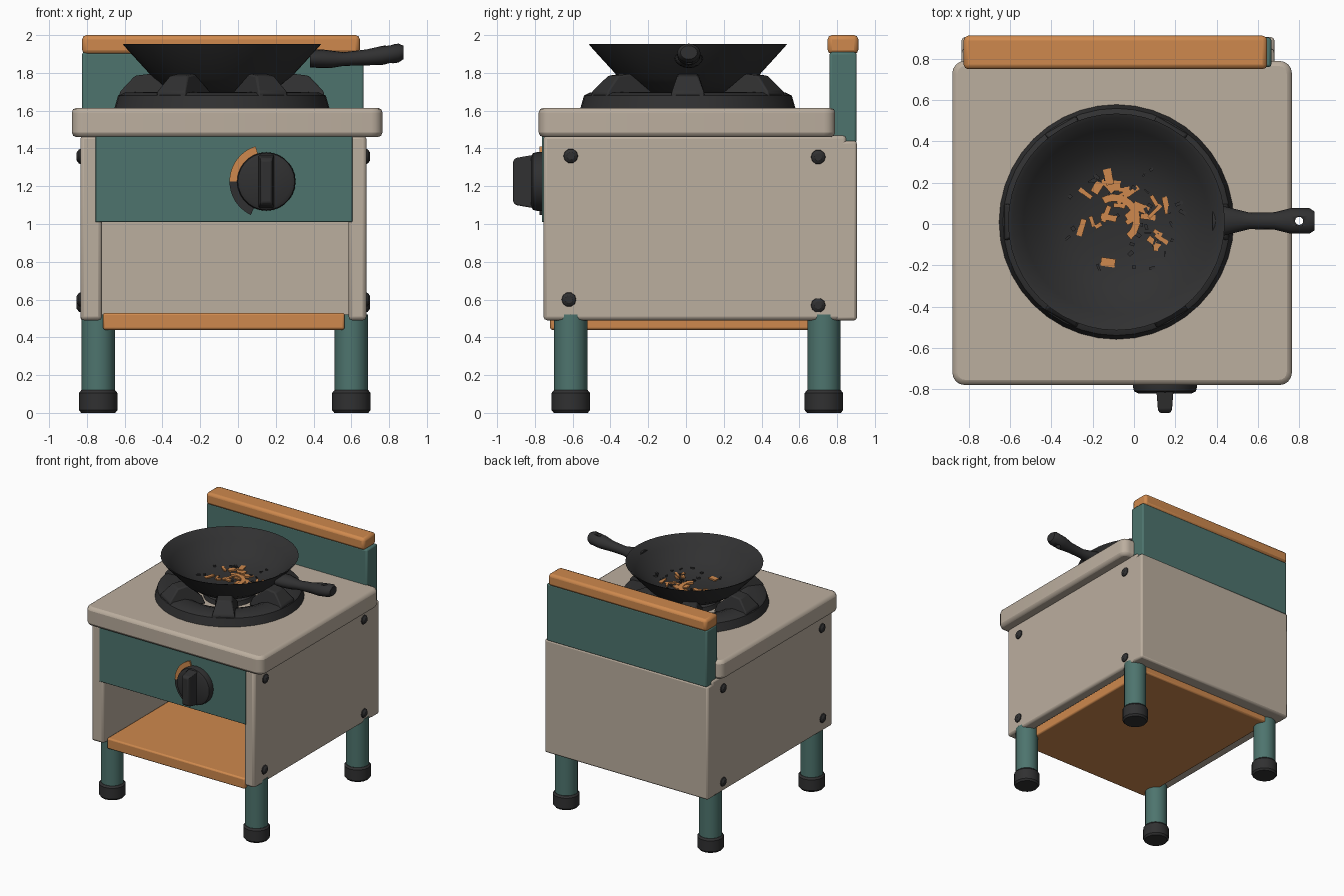
import bpy, bmesh, math, random
from mathutils import Vector, Matrix

if "Cube" in bpy.data.objects:
    bpy.data.objects.remove(bpy.data.objects["Cube"])

random.seed(4)
CX = -0.075            # centre line of the cabinet
WX, WY = -0.085, 0.01  # centre of burner and wok


def material(name, rgb):
    m = bpy.data.materials.new(name)
    m.diffuse_color = (*rgb, 1)
    m.use_nodes = True
    m.node_tree.nodes["Principled BSDF"].inputs["Base Color"].default_value = m.diffuse_color
    return m


BEIGE = material("warm beige", (0.50, 0.425, 0.345))
TEAL = material("dull teal", (0.075, 0.175, 0.155))
ORANGE = material("orange wood", (0.62, 0.25, 0.075))
BLACK = material("cast iron", (0.030, 0.030, 0.031))


def finish(bm, name, mat, bevel=0.0, seg=2, smooth=True):
    bmesh.ops.recalc_face_normals(bm, faces=bm.faces)
    me = bpy.data.meshes.new(name)
    bm.to_mesh(me)
    bm.free()
    ob = bpy.data.objects.new(name, me)
    bpy.context.collection.objects.link(ob)
    me.materials.append(mat)
    if bevel:
        b = ob.modifiers.new("bevel", 'BEVEL')
        b.width, b.segments, b.limit_method = bevel, seg, 'ANGLE'
    if smooth:
        bpy.ops.object.select_all(action='DESELECT')
        ob.select_set(True)
        bpy.context.view_layer.objects.active = ob
        bpy.ops.object.shade_smooth_by_angle(angle=math.radians(35))
    return ob


def box(name, mat, x, y, z, bevel=0.012, corner=0.0):
    """Box from min/max pairs; corner rounds only the upright edges."""
    bm = bmesh.new()
    bmesh.ops.create_cube(bm, size=1)
    for v in bm.verts:
        v.co = Vector([(a + b) / 2 + c * (b - a) for (a, b), c in zip((x, y, z), v.co)])
    if corner:
        up = [e for e in bm.edges if abs(e.verts[0].co.z - e.verts[1].co.z) > 1e-4]
        bmesh.ops.bevel(bm, geom=up, offset=corner, segments=4, profile=0.5, affect='EDGES')
    return finish(bm, name, mat, bevel)


def loft(name, mat, rings, closed=False, caps=True, bevel=0.0):
    """Skin a list of equal-length point rings."""
    bm = bmesh.new()
    vs = [[bm.verts.new(p) for p in r] for r in rings]
    n = len(vs[0])
    pairs = list(zip(vs, vs[1:])) + ([(vs[-1], vs[0])] if closed else [])
    for a, b in pairs:
        for i in range(n):
            j = (i + 1) % n
            bm.faces.new((a[i], a[j], b[j], b[i]))
    if caps and not closed:
        bm.faces.new(vs[0])
        bm.faces.new(vs[-1])
    return finish(bm, name, mat, bevel)


def lathe(name, mat, profile, centre, n=32, axis='Z', closed=False):
    """Turn (radius, height) points round z, or round -y for front parts."""
    c = Vector(centre)
    rings = []
    for r, h in profile:
        ring = []
        for i in range(n):
            a = 2 * math.pi * i / n
            u, v = r * math.cos(a), r * math.sin(a)
            ring.append(c + Vector({'Z': (u, v, h), 'Y': (u, -h, v), 'X': (h, u, v)}[axis]))
        rings.append(ring)
    return loft(name, mat, rings, closed)


# Cabinet panels
box("left_side_panel", BEIGE, (-0.835, -0.72), (-0.755, 0.85), (0.49, 1.47), 0.02)
box("right_side_panel", BEIGE, (0.585, 0.68), (-0.755, 0.85), (0.49, 1.47), 0.02)
box("back_panel", BEIGE, (-0.835, 0.68), (0.79, 0.905), (0.49, 1.44), 0.015)
box("front_control_panel", TEAL, (-0.755, 0.605), (-0.762, -0.70), (1.01, 1.47), 0.004)
box("lower_shelf", ORANGE, (-0.715, 0.565), (-0.72, 0.80), (0.44, 0.53), 0.012)
box("countertop", BEIGE, (-0.88, 0.765), (-0.78, 0.79), (1.46, 1.615), 0.025, 0.06)

# Backsplash and wooden cap
box("backsplash", TEAL, (-0.825, 0.665), (0.76, 0.903), (1.43, 1.91), 0.012)
box("backsplash_cap", ORANGE, (-0.825, 0.645), (0.75, 0.912), (1.90, 2.0), 0.022)

# Legs with rubber feet
for fb, y in (("front", -0.61), ("back", 0.73)):
    for lr, x in (("left", -0.74), ("right", 0.60)):
        lathe(f"{fb}_{lr}_leg", TEAL, [(0.088, 0.08), (0.088, 0.52)], (x, y, 0), 16)
        lathe(f"{fb}_{lr}_foot", BLACK, [(0.09, 0), (0.102, 0.015), (0.102, 0.105), (0.09, 0.12)],
              (x, y, 0), 16)

# Side screws
for side, x, s in (("left", -0.83, -1), ("right", 0.675, 1)):
    for y, z in ((-0.61, 1.36), (0.70, 1.355), (-0.62, 0.60), (0.70, 0.57)):
        lathe(f"{side}_screw", BLACK, [(0.04, 0), (0.037, s * 0.012), (0.02, s * 0.024)],
              (x, y, z), 10, 'X')

# Control knob with grip
K = (0.15, -0.76, 1.225)
lathe("knob", BLACK, [(0.155, 0), (0.155, 0.03), (0.15, 0.05), (0.13, 0.06)], K, 28, 'Y')
grip = [[(x, y, K[2] + s * h) for x, s in ((K[0] - w, -1), (K[0] + w, -1), (K[0] + w, 1), (K[0] - w, 1))]
        for y, h, w in ((-0.80, 0.142, 0.042), (-0.90, 0.125, 0.034), (-0.915, 0.11, 0.025))]
loft("knob_grip", BLACK, grip, bevel=0.006)


# Dial scale behind the knob: an orange arc and a dark arc
def arc(name, mat, a0, a1):
    rings = []
    for i in range(11):
        a = math.radians(a0 + (a1 - a0) * i / 10)
        rings.append([(K[0] + r * math.cos(a), y, K[2] + r * math.sin(a))
                      for r, y in ((0.12, -0.755), (0.195, -0.755), (0.195, -0.775), (0.12, -0.775))])
    loft(name, mat, rings)


arc("dial_mark_orange", ORANGE, 107, 180)
arc("dial_mark_dark", BLACK, 180, 245)

# Burner ring, burner head and six pan supports
lathe("burner_ring", BLACK, [(0.57, 1.61), (0.55, 1.68), (0.52, 1.695), (0.42, 1.70), (0.36, 1.68),
                             (0.30, 1.61)], (WX, WY, 0), 40, closed=True)
lathe("burner_head", BLACK, [(0.20, 1.61), (0.19, 1.65), (0.14, 1.67)], (WX, WY, 0), 24)
side = [(0.545, 1.65), (0.54, 1.70), (0.46, 1.785), (0.38, 1.795), (0.27, 1.70), (0.24, 1.63)]
for k in range(6):
    rot = Matrix.Translation((WX, WY, 0)) @ Matrix.Rotation(k * math.pi / 3, 4, 'Z')
    rings = [[rot @ Vector((r, t * (0.09 if z < 1.72 else 0.055), z)) for r, z in side] for t in (-1, 1)]
    loft(f"pan_support_{k + 1}", BLACK, rings, bevel=0.01)

# Wok: outer wall, rim, inner wall
inner = [(0.505, 1.945), (0.45, 1.89), (0.36, 1.805), (0.26, 1.755), (0.15, 1.732), (0.03, 1.727)]
outer = [(0.03, 1.68), (0.17, 1.685), (0.28, 1.715), (0.36, 1.77), (0.47, 1.89), (0.515, 1.94), (0.525, 1.953)]
lathe("wok", BLACK, outer + inner, (WX, WY, 0), 48)

# Wok handle: lofted oval sections with a hanging hole
sections = [(0.38, 0.075, 1.875, 0.045), (0.44, 0.07, 1.875, 0.05), (0.50, 0.055, 1.872, 0.045),
            (0.56, 0.040, 1.873, 0.036), (0.68, 0.042, 1.882, 0.042), (0.76, 0.062, 1.892, 0.05),
            (0.85, 0.062, 1.905, 0.05), (0.875, 0.045, 1.908, 0.036)]
rings = [[(x, 0.015 + w * math.cos(i * math.pi / 8), z + h * math.sin(i * math.pi / 8)) for i in range(16)]
         for x, w, z, h in sections]
handle = loft("wok_handle", BLACK, rings)
cutter = lathe("handle_hole_cutter", BLACK, [(0.02, 1.7), (0.02, 2.1)], (0.80, 0.015, 0), 12)
cut = handle.modifiers.new("hole", 'BOOLEAN')
cut.object, cut.operation, cut.solver = cutter, 'DIFFERENCE', 'EXACT'
bpy.context.view_layer.objects.active = handle
bpy.ops.object.modifier_apply(modifier="hole")
bpy.data.objects.remove(cutter)


# Food scraps lying on the wok floor
def floor_z(r):
    for (r1, z1), (r0, z0) in zip(inner, inner[1:]):
        if r >= r0:
            return z0 + (z1 - z0) * (r - r0) / (r1 - r0)
    return inner[-1][1]


def scraps(name, mat, count, spread, small, big):
    bm = bmesh.new()
    for _ in range(count):
        a, r = random.uniform(0, 2 * math.pi), spread * math.sqrt(random.random())
        x, y = 0.03 + r * math.cos(a), 0.01 + r * math.sin(a)
        m = (Matrix.Translation((WX + x, WY + y, floor_z(math.hypot(x, y)) + 0.004))
             @ Matrix.Rotation(random.uniform(0, 3.14), 4, 'Z')
             @ Matrix.Diagonal((random.uniform(small, big), random.uniform(small, big) * 0.5, 0.012, 1)))
        bmesh.ops.create_cube(bm, size=1, matrix=m)
    finish(bm, name, mat, smooth=False)


scraps("orange_food_scraps", ORANGE, 30, 0.23, 0.03, 0.085)
scraps("dark_food_scraps", BLACK, 35, 0.30, 0.015, 0.04)
rings = []
for i in range(13):
    a = math.radians(-50 + 170 * i / 12)
    rings.append([(WX - 0.01 + r * math.cos(a), WY + 0.01 + r * math.sin(a), z)
                  for r, z in ((0.09, 1.725), (0.125, 1.725), (0.125, 1.745), (0.09, 1.745))])
loft("orange_curved_scrap", ORANGE, rings)
